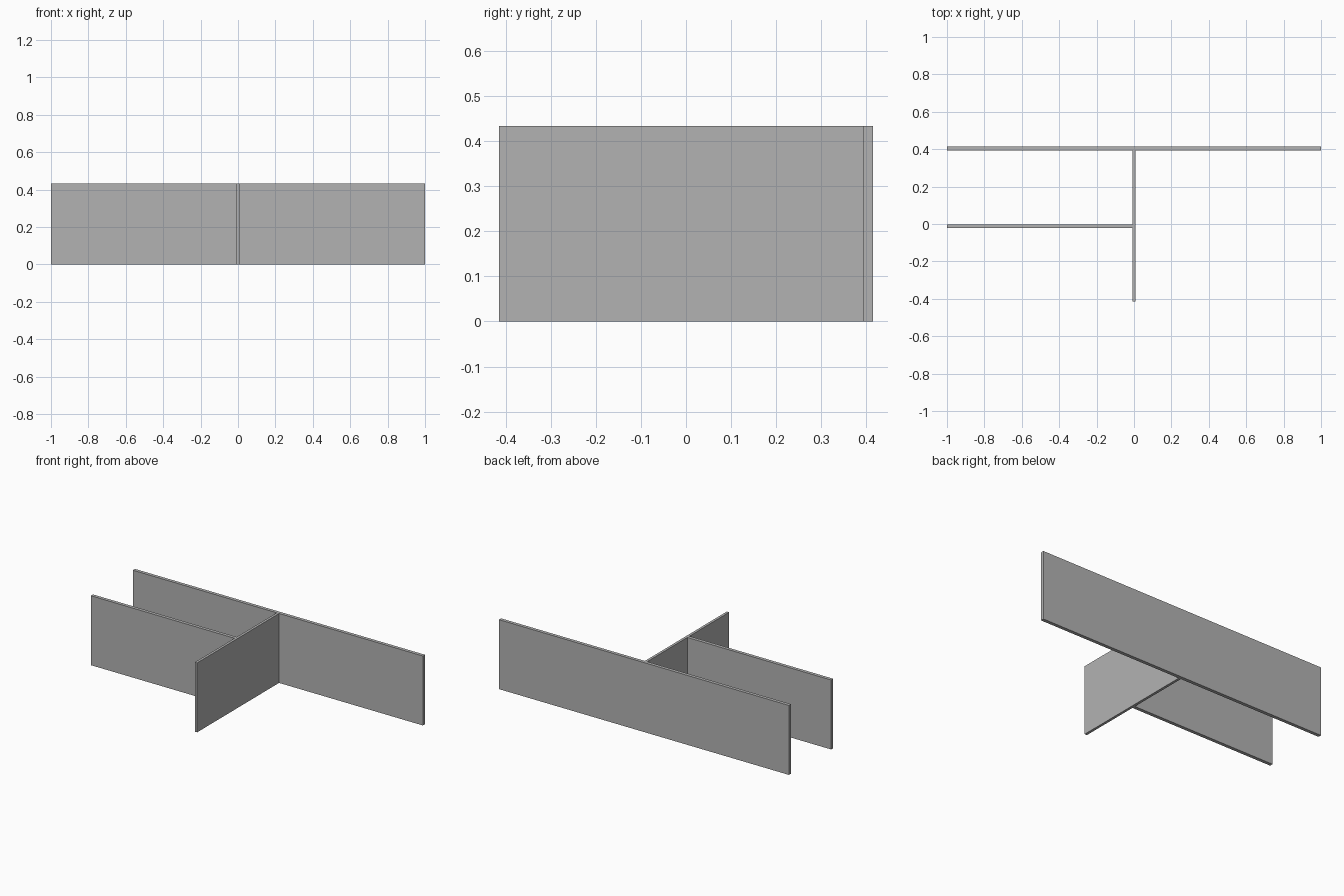
import bpy

old = bpy.data.objects.get("Cube")
if old:
    bpy.data.objects.remove(old, do_unlink=True)

HEIGHT = 0.433
DEPTH = 0.414        # half of the overall depth
WALL = 0.021         # thickness of the long panels
DIVIDER = 0.008      # half thickness of the divider
MIDDLE = -0.012      # centre line of the short panel

grey = bpy.data.materials.new("plain grey")
grey.use_nodes = True
colour = (0.45, 0.45, 0.45, 1)
grey.diffuse_color = colour
grey.node_tree.nodes["Principled BSDF"].inputs["Base Color"].default_value = colour


def panel(name, x0, x1, y0, y1):
    """Upright flat panel standing on the ground."""
    bpy.ops.mesh.primitive_cube_add(
        size=1, location=((x0 + x1) / 2, (y0 + y1) / 2, HEIGHT / 2))
    obj = bpy.context.object
    obj.name = name
    obj.scale = (x1 - x0, y1 - y0, HEIGHT)
    bpy.ops.object.transform_apply(location=False, rotation=False, scale=True)
    obj.data.materials.append(grey)


# Full-width back panel
panel("back_panel", -1, 1, DEPTH - WALL, DEPTH)
# Cross divider running forward from the back panel
panel("cross_divider", -DIVIDER, DIVIDER, -DEPTH, DEPTH - WALL)
# Short panel on the right side, meeting the divider midway
panel("right_middle_panel", -1, -DIVIDER, MIDDLE - WALL / 2, MIDDLE + WALL / 2)
